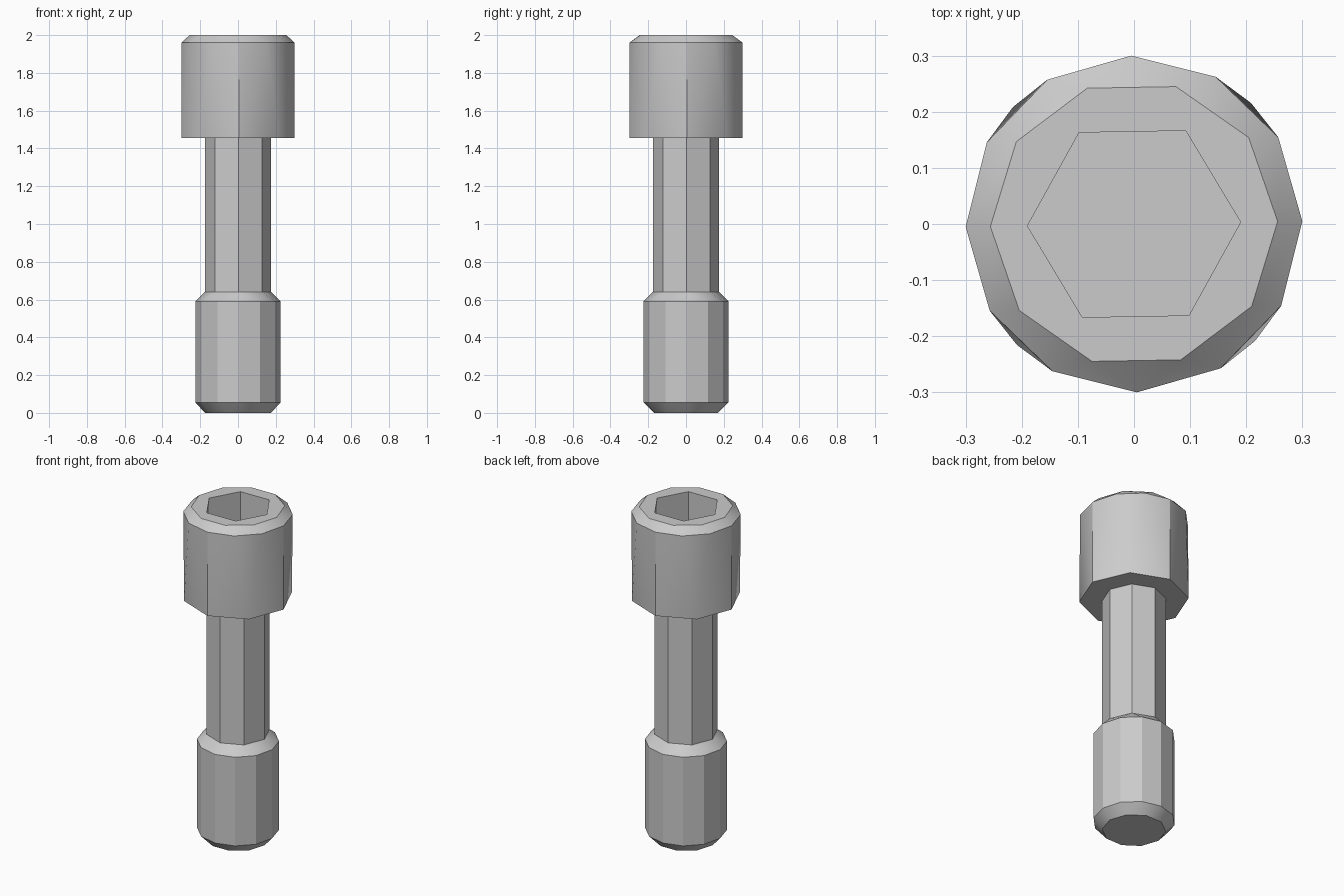
import bpy
import bmesh
from math import cos, sin, tau, radians

cube = bpy.data.objects.get("Cube")
if cube:
    bpy.data.objects.remove(cube, do_unlink=True)

TWIST = radians(1)

steel = bpy.data.materials.new("grey steel")
steel.use_nodes = True
GREY = (0.6, 0.6, 0.6, 1)
steel.diffuse_color = GREY
steel.node_tree.nodes["Principled BSDF"].inputs["Base Color"].default_value = GREY


def stitch(bm, low, high):
    """Join two rings, which may have different numbers of sides."""
    n, m = len(low), len(high)
    if n == m:
        for i in range(n):
            j = (i + 1) % n
            bm.faces.new((low[i], low[j], high[j], high[i]))
        return
    i = j = 0
    while i < n or j < m:
        a, b = low[i % n], high[j % m]
        if j == m or (i < n and (i + 1) * m <= (j + 1) * n):
            i += 1
            bm.faces.new((a, low[i % n], b))
        else:
            j += 1
            bm.faces.new((a, high[j % m], b))


def loft(name, rings, cap_start=False, cap_end=False):
    """Build a part from rings of (sides, radius, height)."""
    bm = bmesh.new()
    loops = []
    for sides, radius, z in rings:
        angles = [TWIST + tau * k / sides for k in range(sides)]
        loops.append([bm.verts.new((radius * cos(a), radius * sin(a), z)) for a in angles])
    for low, high in zip(loops, loops[1:]):
        stitch(bm, low, high)
    if cap_start:
        bm.faces.new(loops[0][::-1])
    if cap_end:
        bm.faces.new(loops[-1])
    mesh = bpy.data.meshes.new(name)
    bm.to_mesh(mesh)
    bm.free()
    mesh.materials.append(steel)
    obj = bpy.data.objects.new(name, mesh)
    bpy.context.collection.objects.link(obj)
    bpy.ops.object.select_all(action="DESELECT")
    obj.select_set(True)
    bpy.context.view_layer.objects.active = obj
    bpy.ops.object.shade_smooth_by_angle(angle=radians(29))
    return obj


# Chamfered lower end
loft("lower_collar", [(10, 0.175, 0), (12, 0.225, 0.055), (12, 0.225, 0.59),
                      (8, 0.175, 0.64)], cap_start=True)

# Narrow eight-sided shank
loft("shank", [(8, 0.175, 0.64), (8, 0.175, 1.455)])

# Head with chamfered rim and hexagonal socket
loft("socket_head", [(8, 0.175, 1.455), (8, 0.3, 1.455), (12, 0.3, 1.96),
                     (10, 0.256, 2), (6, 0.19, 2), (6, 0.19, 1.7)], cap_end=True)
